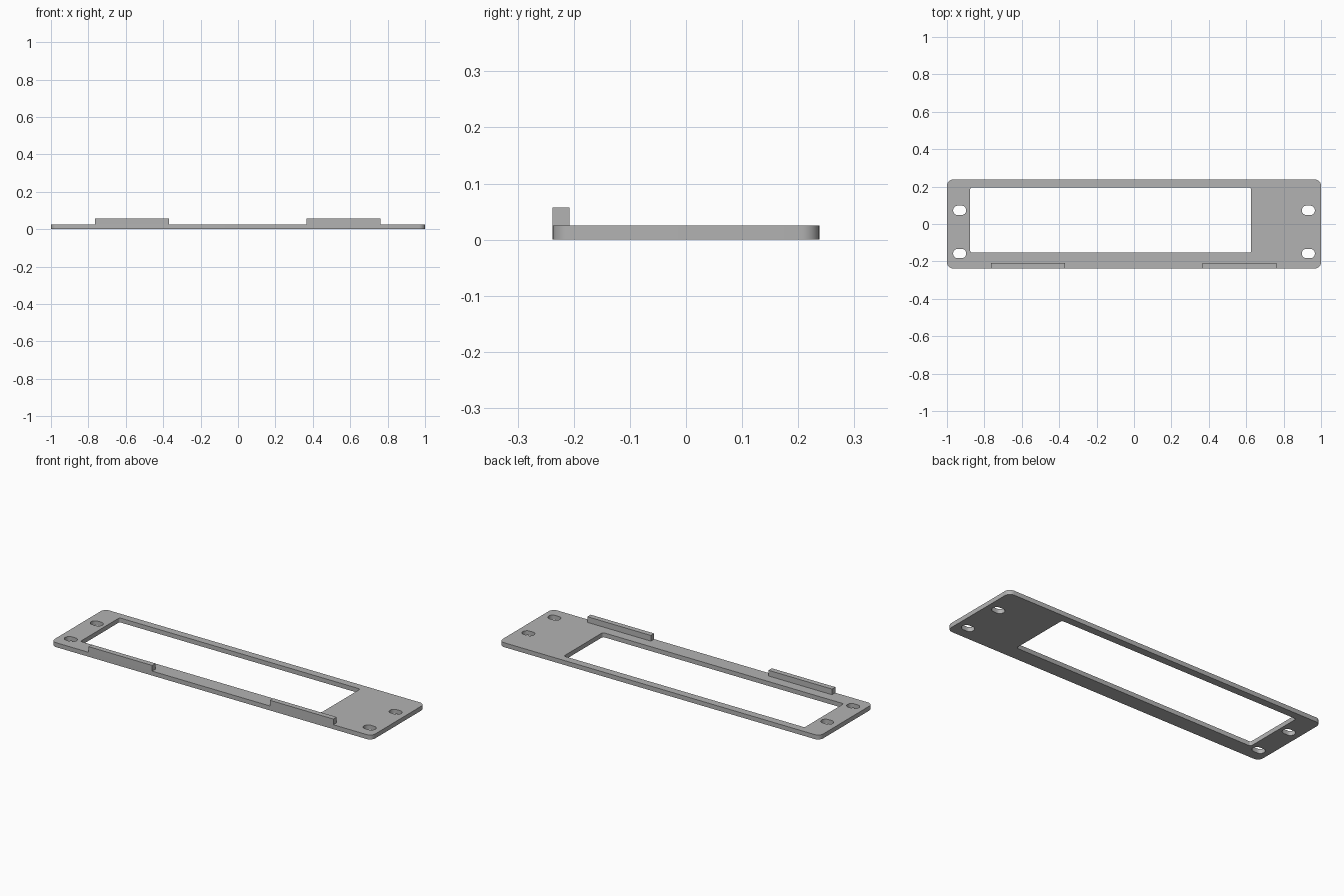
import bpy
import math

cube = bpy.data.objects.get("Cube")
if cube:
    bpy.data.objects.remove(cube, do_unlink=True)

THICK = 0.025
HALF_Y = 0.2375

grey = bpy.data.materials.new("plain grey")
grey.use_nodes = True
grey.diffuse_color = (0.45, 0.45, 0.45, 1)
grey.node_tree.nodes["Principled BSDF"].inputs["Base Color"].default_value = grey.diffuse_color


def rounded_rect(x0, x1, y0, y1, r, steps=8):
    """Outline of a rectangle with arc corners, counter-clockwise."""
    centres = [(x1 - r, y1 - r), (x0 + r, y1 - r), (x0 + r, y0 + r), (x1 - r, y0 + r)]
    points = []
    for quarter, (cx, cy) in enumerate(centres):
        for i in range(steps + 1):
            a = (quarter + i / steps) * math.pi / 2
            points.append((cx + r * math.cos(a), cy + r * math.sin(a)))
    return points


def extruded(name, outlines, z0, z1):
    """Flat plate from an outer outline and any hole outlines."""
    curve = bpy.data.curves.new(name, "CURVE")
    curve.dimensions = "2D"
    curve.fill_mode = "BOTH"
    curve.extrude = (z1 - z0) / 2
    for outline in outlines:
        spline = curve.splines.new("POLY")
        spline.points.add(len(outline) - 1)
        for point, (x, y) in zip(spline.points, outline):
            point.co = (x, y, 0, 1)
        spline.use_cyclic_u = True
    curve.materials.append(grey)
    obj = bpy.data.objects.new(name, curve)
    obj.location.z = (z0 + z1) / 2
    bpy.context.collection.objects.link(obj)
    bpy.ops.object.select_all(action="DESELECT")
    obj.select_set(True)
    bpy.context.view_layer.objects.active = obj
    bpy.ops.object.convert(target="MESH")
    bpy.ops.object.shade_smooth_by_angle(angle=math.radians(30))
    return bpy.context.object


# Base plate: rounded outline, large window, four mounting slots
outlines = [
    rounded_rect(-1, 1, -HALF_Y, HALF_Y, 0.032),
    rounded_rect(-0.876, 0.626, -0.153, 0.195, 0.01, 4),
]
for x in (-0.932, 0.932):
    for y in (-0.158, 0.073):
        outlines.append(rounded_rect(x - 0.035, x + 0.035, y - 0.025, y + 0.025, 0.0245))
extruded("base_plate", outlines, 0, THICK)

# Upright tabs along the front edge
for name, x in (("right_front_tab", -0.567), ("left_front_tab", 0.563)):
    tab = [(x - 0.198, -HALF_Y), (x + 0.198, -HALF_Y), (x + 0.198, -0.208), (x - 0.198, -0.208)]
    extruded(name, [tab], THICK, 0.057)
